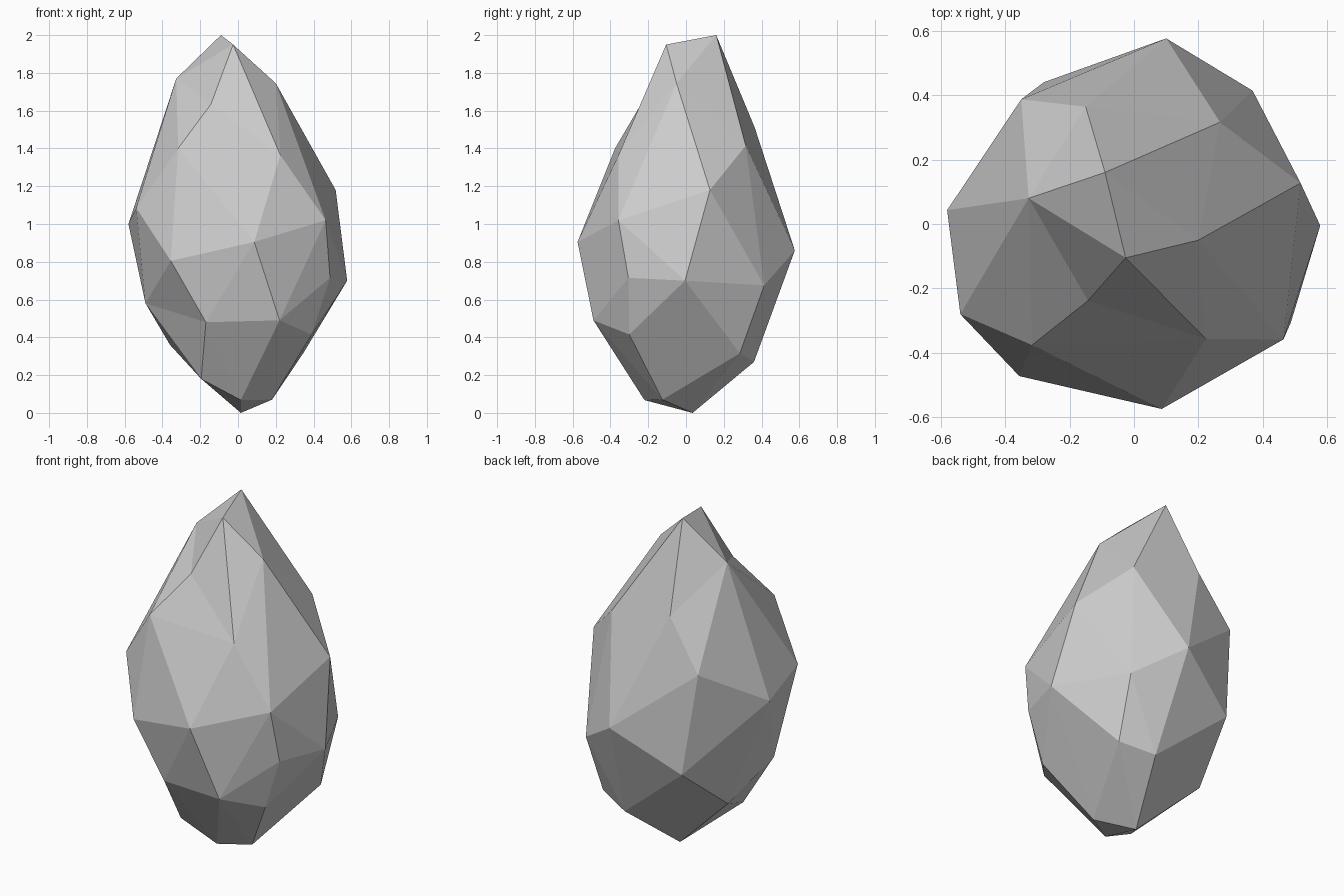
import bpy, bmesh
from mathutils import Vector

# Corner points of the boulder, from the peak down to the base
CORNERS = [
    (-.09, .16, 2.0), (-.026, -.105, 1.95), (-.327, .08, 1.77), (.20, -.05, 1.745),
    (-.143, -.238, 1.635), (-.15, .364, 1.51), (.267, .316, 1.415), (-.317, -.376, 1.40),
    (.224, -.357, 1.365), (-.35, .387, 1.22), (.517, .127, 1.18), (-.539, -.28, 1.085),
    (.464, -.358, 1.02), (-.58, .043, 1.0), (.086, -.574, .905), (.10, .576, .86),
    (-.356, -.472, .805), (.487, -.305, .715), (.578, -.005, .70), (.368, .414, .675),
    (-.28, .44, .63), (-.49, -.127, .58), (.22, -.49, .49), (-.17, -.45, .48),
    (.39, -.30, .415), (-.36, .12, .36), (.345, .285, .315), (.15, .36, .27),
    (-.195, -.258, .18), (.18, -.125, .07), (.015, -.22, .068), (.015, .035, 0),
]

# Wrap the corners on a unit sphere to find the facets, then restore their
# real positions so that the shallow dents survive
bm = bmesh.new()
for x, y, z in CORNERS:
    bm.verts.new(Vector((x / .57, y / .57, z - .97)).normalized())
bm.verts.ensure_lookup_table()
verts = list(bm.verts)
bmesh.ops.convex_hull(bm, input=verts)
for v, co in zip(verts, CORNERS):
    v.co = co
bmesh.ops.recalc_face_normals(bm, faces=bm.faces)

# Boulder, flat shaded
mesh = bpy.data.meshes.new("boulder")
bm.to_mesh(mesh)
bm.free()
bpy.context.collection.objects.link(bpy.data.objects.new("boulder", mesh))
